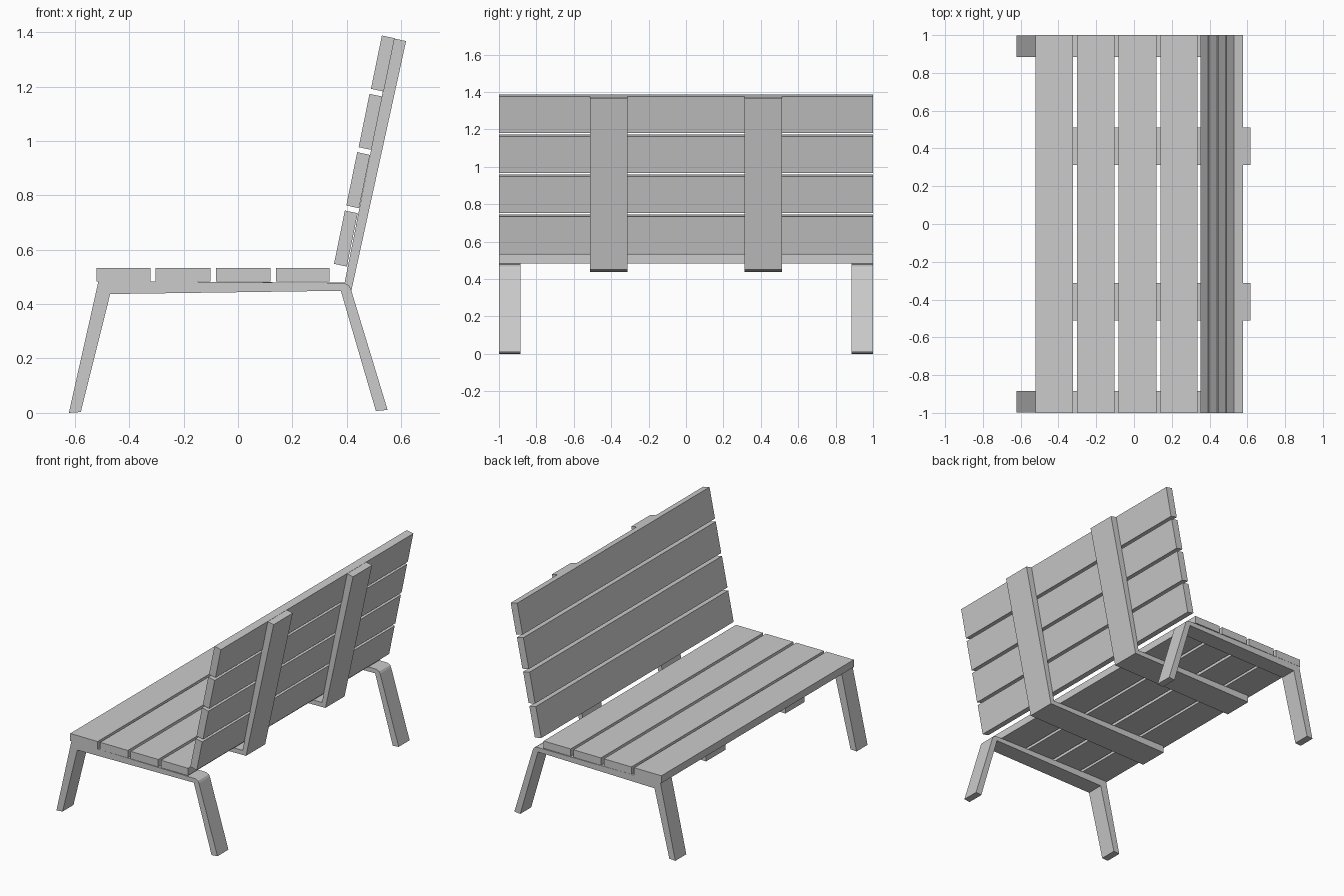
import bpy, bmesh

if "Cube" in bpy.data.objects:
    bpy.data.objects.remove(bpy.data.objects["Cube"])


def extrude_profile(name, pts, y0, y1):
    """Solid made by extruding an xz outline from y0 to y1."""
    bm = bmesh.new()
    face = bm.faces.new([bm.verts.new((x, y0, z)) for x, z in pts])
    res = bmesh.ops.extrude_face_region(bm, geom=[face])
    verts = [v for v in res["geom"] if isinstance(v, bmesh.types.BMVert)]
    bmesh.ops.translate(bm, verts=verts, vec=(0, y1 - y0, 0))
    bmesh.ops.recalc_face_normals(bm, faces=bm.faces)
    mesh = bpy.data.meshes.new(name)
    bm.to_mesh(mesh)
    bm.free()
    obj = bpy.data.objects.new(name, mesh)
    bpy.context.collection.objects.link(obj)
    return obj


# Seat slats
for i, (x0, x1) in enumerate([(-0.521, -0.322), (-0.303, -0.102),
                              (-0.081, 0.119), (0.139, 0.336)]):
    extrude_profile(f"seat_slat_{i + 1}",
                    [(x0, 0.484), (x1, 0.484), (x1, 0.533), (x0, 0.533)], -1, 1)

# Reclined back slats
for i in range(4):
    x, z = 0.353 + 0.0453 * i, 0.548 + 0.2145 * i
    extrude_profile(f"back_slat_{i + 1}",
                    [(x, z), (x + 0.047, z - 0.01),
                     (x + 0.087, z + 0.186), (x + 0.04, z + 0.196)], -1, 1)

# Leg frames at both ends: front leg, rail and rear leg in one bent bar
leg_outline = [(-0.622, 0), (-0.578, 0.003), (-0.47, 0.437), (0.378, 0.449),
               (0.507, 0.007), (0.55, 0.011), (0.415, 0.455), (0.408, 0.468),
               (0.39, 0.478), (-0.513, 0.485)]
# L-shaped brackets carrying the back
bracket_outline = [(-0.505, 0.437), (0.417, 0.45), (0.618, 1.367),
                   (0.571, 1.377), (0.392, 0.479), (-0.505, 0.4835)]
for side, s in (("left", -1), ("right", 1)):
    extrude_profile(f"leg_frame_{side}", leg_outline, s * 0.885, s * 0.999)
    extrude_profile(f"back_bracket_{side}", bracket_outline, s * 0.313, s * 0.512)
